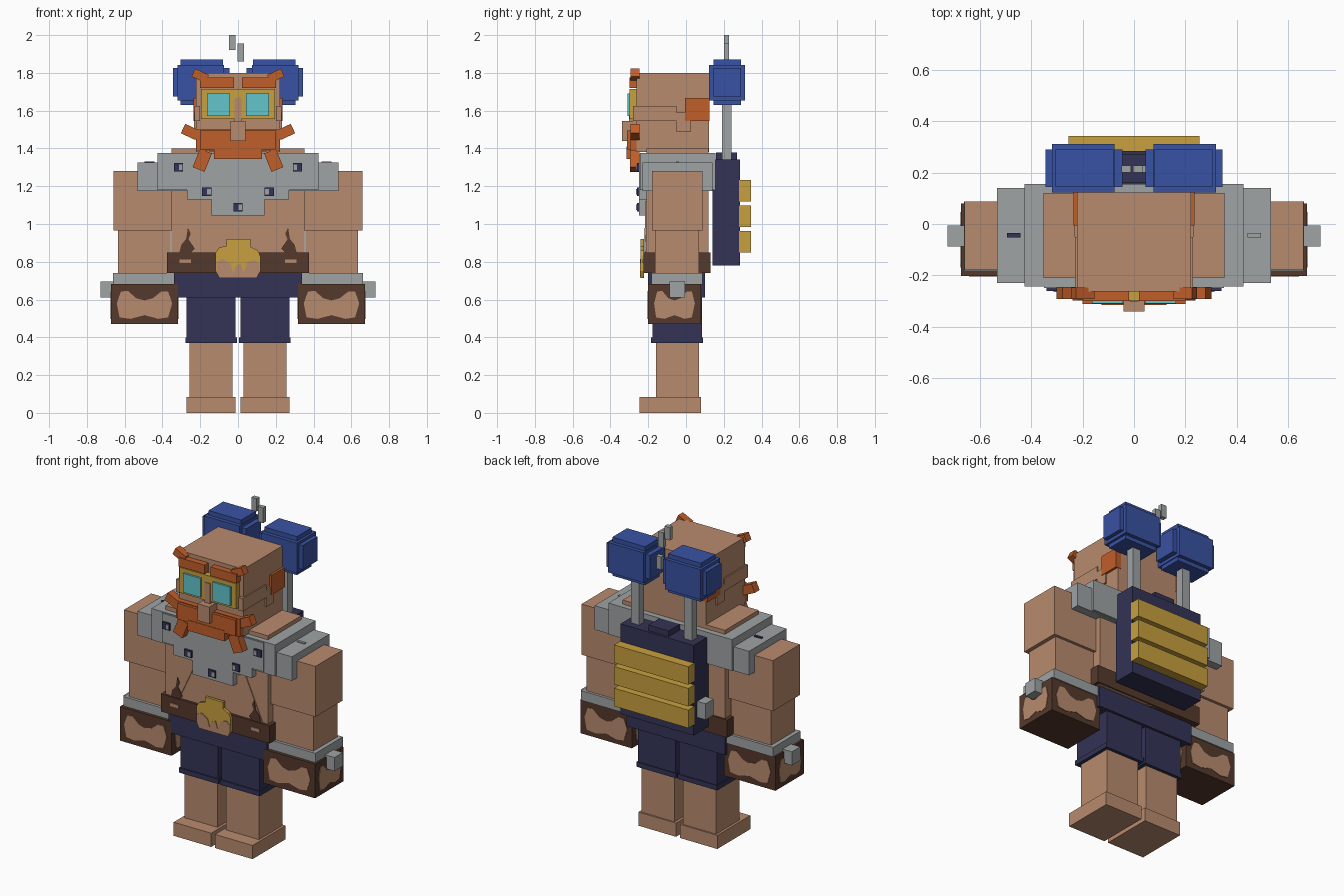
import bpy, bmesh, math
from mathutils import Matrix, Vector

cube = bpy.data.objects.get("Cube")
if cube:
    bpy.data.objects.remove(cube)


def material(name, rgb):
    lin = [((c / 255 + 0.055) / 1.055) ** 2.4 for c in rgb] + [1]
    m = bpy.data.materials.new(name)
    m.use_nodes = True
    m.diffuse_color = lin
    m.node_tree.nodes["Principled BSDF"].inputs["Base Color"].default_value = lin
    return m


SKIN = material("skin", (185, 139, 110))
GREY = material("grey metal", (159, 163, 165))
NAVY = material("navy cloth", (51, 51, 86))
BROWN = material("brown leather", (85, 57, 43))
GOLD = material("gold", (200, 160, 62))
ORANGE = material("orange hair", (192, 94, 42))
CYAN = material("cyan glass", (98, 197, 203))
BLUE = material("blue", (57, 82, 163))


def finish(name, bm, mat):
    bmesh.ops.recalc_face_normals(bm, faces=bm.faces)
    me = bpy.data.meshes.new(name)
    bm.to_mesh(me)
    bm.free()
    me.materials.append(mat)
    ob = bpy.data.objects.new(name, me)
    bpy.context.collection.objects.link(ob)
    return ob


def box(name, mat, x, y, z, tilt=0):
    """Box from (min, max) ranges, tilted about the y axis in degrees."""
    size = [r[1] - r[0] for r in (x, y, z)]
    mid = [(r[0] + r[1]) / 2 for r in (x, y, z)]
    bm = bmesh.new()
    mx = (Matrix.Translation(mid) @ Matrix.Rotation(math.radians(tilt), 4, "Y")
          @ Matrix.Diagonal((*size, 1)))
    bmesh.ops.create_cube(bm, size=1, matrix=mx)
    return finish(name, bm, mat)


def pair(name, mat, x, y, z, tilt=0):
    """The same box on both sides of the body."""
    box("left_" + name, mat, x, y, z, tilt)
    box("right_" + name, mat, (-x[1], -x[0]), y, z, -tilt)


def plate(name, mat, pts, at, out, thick=0.005):
    """Thin plate: 2D outline (side, up) placed at a point, facing 'out'."""
    out, at = Vector(out), Vector(at)
    side = Vector((0, 0, 1)).cross(out)
    bm = bmesh.new()
    verts = [bm.verts.new(at + side * u + Vector((0, 0, v))) for u, v in pts]
    face = bm.faces.new(verts)
    ext = bmesh.ops.extrude_face_region(bm, geom=[face])
    moved = [g for g in ext["geom"] if isinstance(g, bmesh.types.BMVert)]
    bmesh.ops.translate(bm, verts=moved, vec=out * thick)
    return finish(name, bm, mat)


# Feet, legs and shorts
pair("foot", SKIN, (.013, .272), (-.245, .08), (0, .085))
pair("leg", SKIN, (.03, .257), (-.16, .07), (.085, .4))
pair("shorts_leg", NAVY, (.012, .272), (-.178, .085), (.39, .62))
pair("shorts_hem", NAVY, (.006, .278), (-.185, .09), (.37, .40))
box("shorts_hips", NAVY, (-.34, .34), (-.2, .1), (.61, .75))

# Torso, belt and buckle
box("torso", SKIN, (-.353, .353), (-.21, .12), (.74, 1.4))
box("belt", BROWN, (-.375, .375), (-.225, .13), (.74, .85))
pair("belt_slot", SKIN, (.25, .31), (-.229, -.22), (.793, .813))
buckle = [(-.06, .92), (.065, .92), (.065, .88), (.105, .86), (.118, .83), (.118, .75),
          (.1, .715), (-.1, .715), (-.118, .75), (-.118, .85), (-.1, .875), (-.06, .885)]
plate("buckle", GOLD, buckle, (0, -.222, 0), (0, -1, 0), .018)
arch = [(-.115, .8), (-.08, .815), (-.04, .79), (-.025, .74), (-.01, .78), (.015, .79), (.03, .745),
        (.05, .8), (.09, .81), (.115, .79), (.115, .75), (.1, .718), (-.1, .718), (-.115, .75)]
plate("buckle_inlay", SKIN, arch, (0, -.24, 0), (0, -1, 0), .004)

# Chest straps with worn leather patches
for s, n in ((1, "left"), (-1, "right")):
    strap = [(s * .2, 1.12), (s * .14, 1.1), (s * .255, .85), (s * .32, .85)]
    plate(n + "_strap", SKIN, strap, (0, -.21, 0), (0, -1, 0), .006)
    patch = [(s * .265, .98), (s * .25, .95), (s * .262, .92), (s * .23, .87), (s * .25, .85),
             (s * .31, .85), (s * .3, .89), (s * .275, .92)]
    plate(n + "_strap_patch", BROWN, patch, (0, -.216, 0), (0, -1, 0), .004)

# Shoulder armour with stepped bib
box("shoulder_plate", GREY, (-.533, .533), (-.23, .14), (1.175, 1.325))
box("collar_plate", GREY, (-.427, .427), (-.243, .155), (1.18, 1.375))
for i, (w, z) in enumerate(((.35, 1.19), (.27, 1.13), (.14, 1.045))):
    box(f"bib_step_{i + 1}", GREY, (-w, w), (-.25, -.2), (z, 1.37 - .04 * i))
for i, (x, z) in enumerate(((-.315, 1.3), (.315, 1.3), (-.165, 1.17), (.165, 1.17), (0, 1.088))):
    box(f"bolt_{i + 1}", NAVY, (x - .025, x + .025), (-.26, -.24), (z - .022, z + .022))
    s = 1 if x < 0 or i == 4 else -1
    box(f"bolt_glint_{i + 1}", GREY, (x + s * .012 - .01, x + s * .012 + .01),
        (-.264, -.25), (z - .014, z + .014))
box("right_shoulder_slot", NAVY, (-.495, -.443), (-.052, -.036), (1.32, 1.332))
box("left_shoulder_slot", GREY, (.443, .495), (-.052, -.036), (1.32, 1.332))

# Arms, cuffs and gloves
pair("upper_arm", SKIN, (.35, .66), (-.18, .087), (.965, 1.28))
pair("forearm", SKIN, (.358, .636), (-.165, .07), (.73, .97))
pair("cuff", GREY, (.333, .662), (-.183, .087), (.68, .74))
pair("glove", BROWN, (.317, .673), (-.202, .08), (.47, .682))
pair("cuff_knob", GREY, (.655, .727), (-.088, -.005), (.61, .695))
bone = [(-1, .1), (-.85, .9), (-.6, .95), (-.3, .45), (0, .3), (.3, .45), (.6, .9), (.85, .9), (1, .1),
        (.85, -.85), (.5, -.95), (0, -.7), (-.5, -.95), (-.9, -.85)]
for s, n in ((1, "left"), (-1, "right")):
    for face, at, out, w in (("front", (s * .495, -.2, .572), (0, -1, 0), .147),
                             ("back", (s * .495, .078, .572), (0, 1, 0), .147),
                             ("outer", (s * .671, -.061, .572), (s, 0, 0), .108),
                             ("inner", (s * .319, -.061, .572), (-s, 0, 0), .108)):
        plate(f"{n}_glove_{face}_patch", SKIN, [(u * w, v * .078) for u, v in bone], at, out)

# Head, cheeks and ears
box("head", SKIN, (-.222, .222), (-.262, .122), (1.38, 1.8))
pair("cheek", SKIN, (.2, .23), (-.28, -.05), (1.545, 1.625))
pair("ear", SKIN, (.2, .232), (-.05, .025), (1.487, 1.59))
pair("sideburn", ORANGE, (.2, .236), (-.005, .124), (1.545, 1.668))

# Goggles and nose
box("goggle_frame", GOLD, (-.195, .195), (-.298, -.25), (1.557, 1.715))
pair("lens", CYAN, (.042, .163), (-.31, -.29), (1.572, 1.69))
box("nose_bridge", SKIN, (-.018, .018), (-.302, -.25), (1.54, 1.67))
box("nose", SKIN, (-.04, .04), (-.34, -.25), (1.44, 1.545))

# Brows, moustache and beard
pair("brow", ORANGE, (.02, .2), (-.3, -.25), (1.72, 1.775))
pair("brow_tip", ORANGE, (.16, .24), (-.293, -.247), (1.762, 1.808), -25)
box("beard", ORANGE, (-.222, .222), (-.295, -.25), (1.39, 1.5))
box("moustache", ORANGE, (-.2, .2), (-.312, -.25), (1.395, 1.495))
box("beard_chin", ORANGE, (-.127, .127), (-.315, -.25), (1.345, 1.41))
pair("moustache_tip", ORANGE, (.21, .295), (-.293, -.245), (1.46, 1.515), -25)
pair("beard_braid", ORANGE, (.155, .223), (-.297, -.245), (1.285, 1.39), -22)

# Backpack with three gold bars
box("backpack", NAVY, (-.252, .252), (.14, .285), (.78, 1.342))
box("backpack_lid", NAVY, (-.07, .07), (.16, .27), (1.34, 1.378))
box("backpack_knob", GREY, (-.31, -.24), (.17, .25), (.88, .98))
for i, z in enumerate((.85, .985, 1.12)):
    box(f"backpack_bar_{i + 1}", GOLD, (-.256, .256), (.28, .343), (z, z + .112))

# Blue pods on poles, built from crossed boxes
pair("pole", GREY, (.155, .21), (.19, .24), (1.33, 1.65))
pair("pod_width", BLUE, (.045, .345), (.145, .29), (1.675, 1.825))
pair("pod_depth", BLUE, (.075, .32), (.122, .312), (1.655, 1.842))
pair("pod_height", BLUE, (.08, .305), (.145, .29), (1.63, 1.87))

# Floating sparks between the pods
for i, (x, z) in enumerate(((-.03, 1.92), (.015, 1.86), (.03, 1.72))):
    box(f"spark_{i + 1}", GREY, (x - .018, x + .018), (.2, .228), (z, z + (.08 if i != 1 else .095)))
